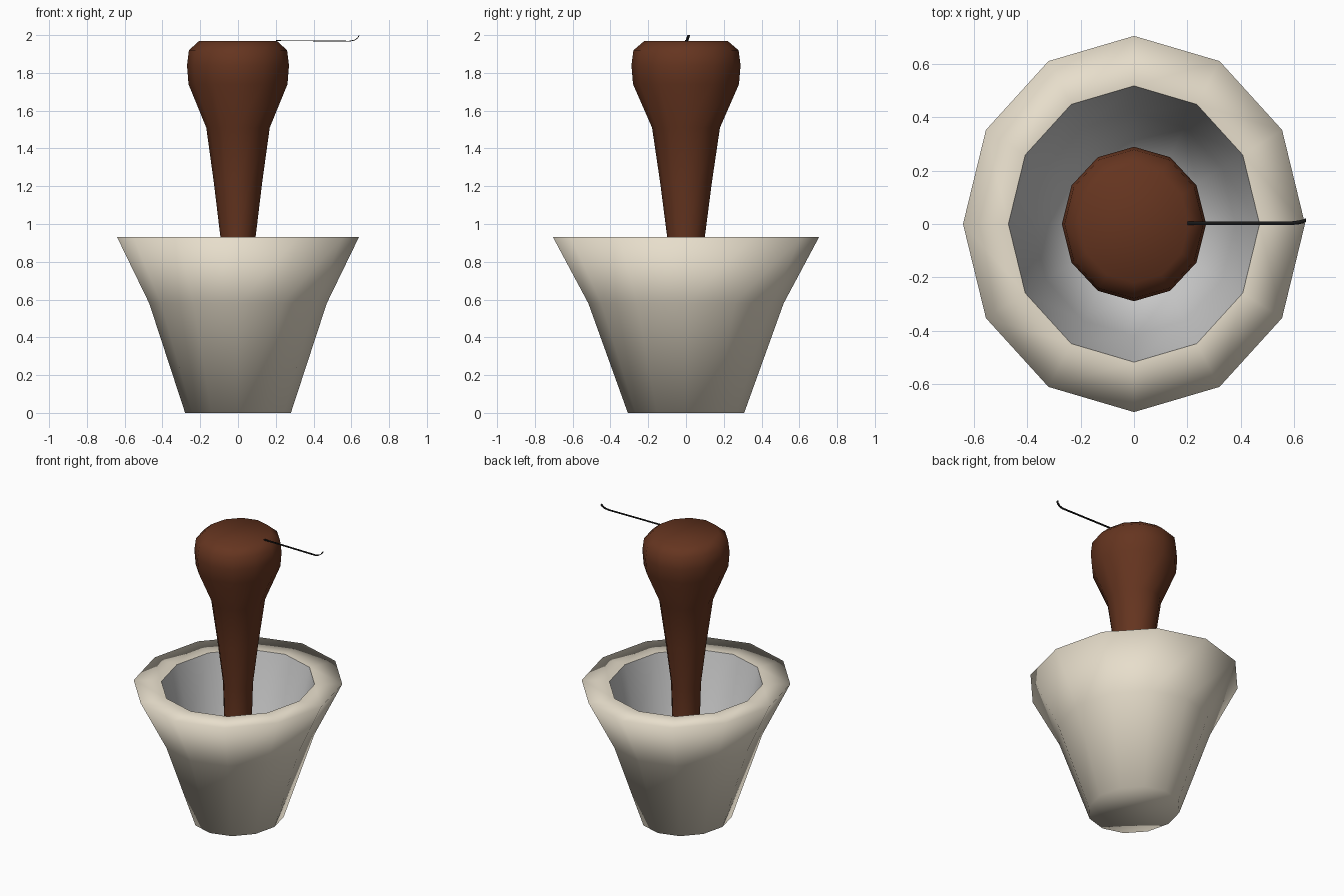
import bpy, bmesh
from math import cos, sin, tau

if "Cube" in bpy.data.objects:
    bpy.data.objects.remove(bpy.data.objects["Cube"])

SIDES = 12
Y_STRETCH = 1.1


def material(name, rgb):
    m = bpy.data.materials.new(name)
    m.diffuse_color = (*rgb, 1)
    m.use_nodes = True
    m.node_tree.nodes["Principled BSDF"].inputs["Base Color"].default_value = m.diffuse_color
    return m


def finish(name, bm, mat=None, smooth=True):
    me = bpy.data.meshes.new(name)
    bm.to_mesh(me)
    bm.free()
    for p in me.polygons:
        p.use_smooth = smooth
    ob = bpy.data.objects.new(name, me)
    bpy.context.collection.objects.link(ob)
    if mat:
        me.materials.append(mat)
    return ob


def lathe(name, profile, mat=None, y_stretch=Y_STRETCH, cap_start=True, cap_end=True):
    """Oval turned form; the profile runs outside-upwards so faces look outward."""
    bm = bmesh.new()
    rings = [[bm.verts.new((r * cos(tau * i / SIDES), r * y_stretch * sin(tau * i / SIDES), z))
              for i in range(SIDES)] for r, z in profile]
    for a, b in zip(rings, rings[1:]):
        for i in range(SIDES):
            j = (i + 1) % SIDES
            bm.faces.new((a[i], a[j], b[j], b[i]))
    if cap_start:
        bm.faces.new(rings[0][::-1])
    if cap_end:
        bm.faces.new(rings[-1])
    return finish(name, bm, mat)


cream = material("cream_stone", (0.80, 0.73, 0.60))
brown = material("brown_wood", (0.13, 0.035, 0.014))
black = material("black", (0.01, 0.01, 0.01))

# Mortar: flared outer wall and flat rim
lathe("mortar_body", [(0.28, 0), (0.47, 0.58), (0.64, 0.93), (0.47, 0.925)],
      cream, cap_end=False)

# Grey inside of the mortar
lathe("mortar_bowl", [(0.47, 0.925), (0.38, 0.55), (0.22, 0.15)],
      cap_start=False, cap_end=True)

# Pestle: rounded tip, slim shaft, broad knob
lathe("pestle", [(0.05, 0.17), (0.11, 0.22), (0.12, 0.32), (0.085, 0.65), (0.093, 0.93),
                 (0.128, 1.22), (0.168, 1.51), (0.262, 1.74), (0.27, 1.84),
                 (0.26, 1.92), (0.205, 1.97)], brown, y_stretch=1.07)

# Thin strip lying on the knob with an upturned end
bm = bmesh.new()
path = [(0.20, 0.003, 1.973), (0.59, 0.003, 1.97), (0.615, 0.006, 1.975),
        (0.632, 0.010, 1.986), (0.64, 0.014, 2.0)]
pairs = [(bm.verts.new((x, y - 0.007, z)), bm.verts.new((x, y + 0.007, z))) for x, y, z in path]
for (a, b), (c, d) in zip(pairs, pairs[1:]):
    bm.faces.new((a, c, d, b))
strip = finish("thin_strip", bm, black)
solid = strip.modifiers.new("thickness", "SOLIDIFY")
solid.thickness = 0.004
